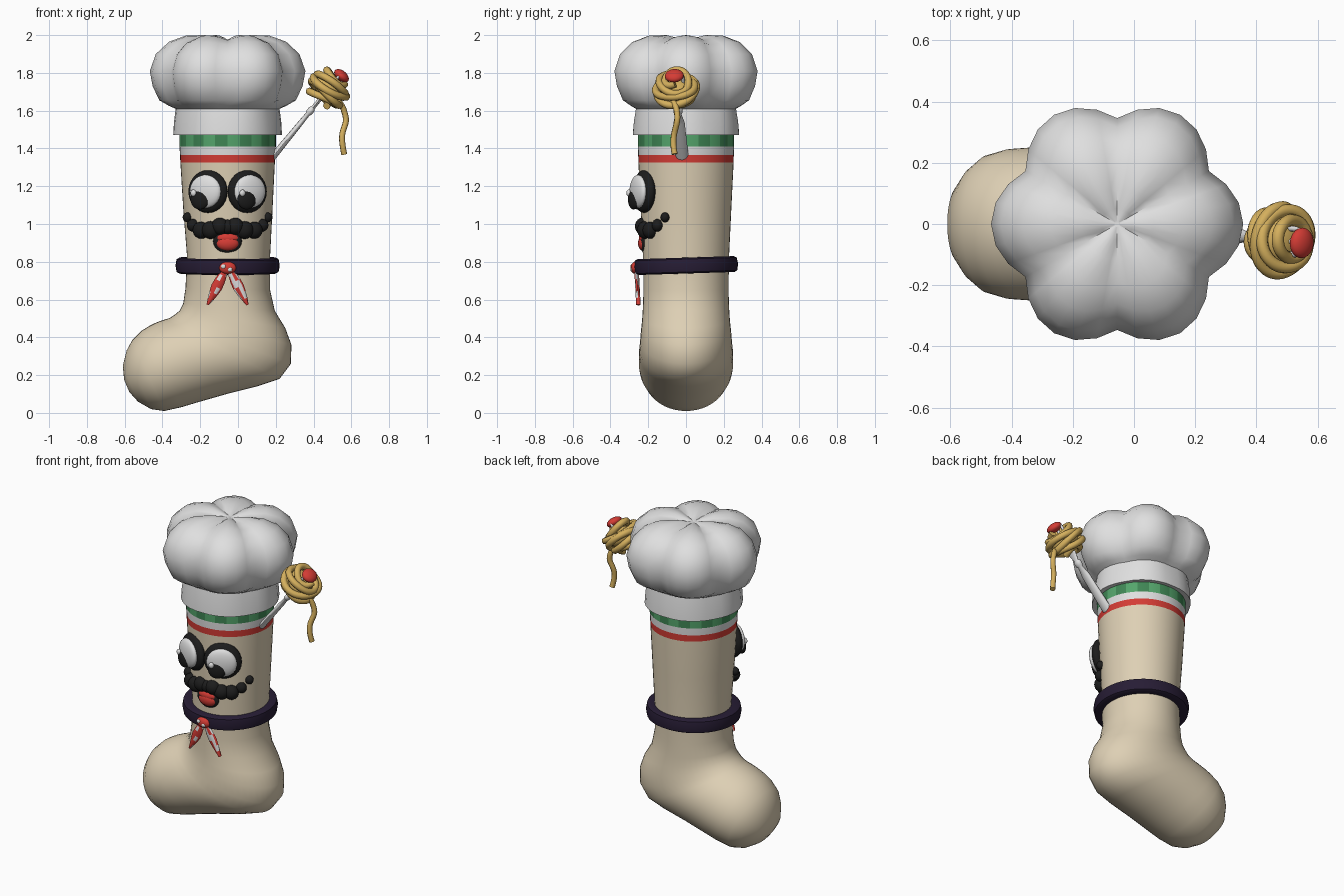
import bpy, bmesh, math
from mathutils import Vector, Matrix

cube = bpy.data.objects.get("Cube")
if cube:
    bpy.data.objects.remove(cube)


def material(name, r, g, b):
    m = bpy.data.materials.new(name)
    m.use_nodes = True
    m.diffuse_color = (r, g, b, 1)
    m.node_tree.nodes["Principled BSDF"].inputs["Base Color"].default_value = (r, g, b, 1)
    return m


CREAM = material("cream", .73, .63, .46)
WHITE = material("white", .74, .74, .74)
GREEN = material("green", .09, .38, .15)
DARK_GREEN = material("dark green", .05, .24, .09)
RED = material("red", .66, .045, .035)
BLACK = material("black", .012, .012, .012)
PURPLE = material("dark purple", .02, .012, .035)
PASTA = material("pasta yellow", .66, .43, .11)

CX = -.055           # axis of the leg
Z = Vector((0, 0, 1))


def finish(name, bm, mats, angle=50):
    mesh = bpy.data.meshes.new(name)
    bmesh.ops.recalc_face_normals(bm, faces=bm.faces)
    bm.to_mesh(mesh)
    bm.free()
    for m in mats:
        mesh.materials.append(m)
    ob = bpy.data.objects.new(name, mesh)
    bpy.context.collection.objects.link(ob)
    bpy.ops.object.select_all(action='DESELECT')
    ob.select_set(True)
    bpy.context.view_layer.objects.active = ob
    bpy.ops.object.shade_smooth_by_angle(angle=math.radians(angle))
    return ob


def ellipse(center, a, b, n):
    """Points around an ellipse with half-axis vectors a and b."""
    steps = [2 * math.pi * k / n for k in range(n)]
    return [center + a * math.cos(t) + b * math.sin(t) for t in steps]


def loft(name, rings, mats, rule=lambda i, j: 0, angle=50):
    """Skin equal rings of points; rule(ring, segment) picks the colour."""
    bm = bmesh.new()
    rows = [[bm.verts.new(p) for p in ring] for ring in rings]
    n = len(rows[0])
    for i in range(len(rows) - 1):
        for j in range(n):
            k = (j + 1) % n
            f = bm.faces.new((rows[i][j], rows[i][k], rows[i + 1][k], rows[i + 1][j]))
            f.material_index = rule(i, j)
    bm.faces.new(rows[0])
    bm.faces.new(rows[-1])
    return finish(name, bm, mats, angle)


def ellipsoid(name, loc, size, mat, rot=Matrix.Identity(4)):
    bm = bmesh.new()
    bmesh.ops.create_uvsphere(bm, u_segments=24, v_segments=14, radius=1)
    bm.transform(Matrix.Translation(loc) @ rot @ Matrix.Diagonal((*size, 1)))
    return finish(name, bm, [mat])


def tube(name, points, radius, mat):
    curve = bpy.data.curves.new(name, 'CURVE')
    curve.dimensions = '3D'
    curve.bevel_depth = radius
    curve.bevel_resolution = 2
    curve.use_fill_caps = True
    curve.resolution_u = 4
    spline = curve.splines.new('NURBS')
    spline.points.add(len(points) - 1)
    for p, co in zip(spline.points, points):
        p.co = (*co, 1)
    spline.use_endpoint_u = True
    curve.materials.append(mat)
    ob = bpy.data.objects.new(name, curve)
    bpy.context.collection.objects.link(ob)
    bpy.ops.object.select_all(action='DESELECT')
    ob.select_set(True)
    bpy.context.view_layer.objects.active = ob
    bpy.ops.object.convert(target='MESH')
    bpy.ops.object.shade_smooth()


# Stocking: each ring runs from (x, z) on the toe side to (x, z) on the heel side
SECTIONS = [
    (-.31, 1.55, .2, 1.55, .255), (-.31, 1.41, .2, 1.41, .255),
    (-.307, 1.365, .197, 1.365, .253), (-.305, 1.325, .195, 1.325, .252),
    (-.29, 1.08, .183, 1.08, .24), (-.27, .83, .17, .83, .228),
    (-.278, .66, .17, .65, .225), (-.29, .58, .195, .54, .228),
    (-.31, .54, .25, .45, .232), (-.335, .52, .283, .36, .238),
    (-.36, .503, .28, .26, .243), (-.385, .495, .22, .18, .247),
    (-.41, .487, .1, .14, .25), (-.44, .475, -.06, .1, .25),
    (-.47, .46, -.2, .06, .25), (-.51, .435, -.3, .03, .245),
    (-.56, .385, -.39, .01, .225), (-.59, .33, -.46, .02, .185),
    (-.61, .25, -.53, .06, .125), (-.603, .175, -.575, .11, .05)]
rings = []
for xl, zl, xr, zr, w in SECTIONS:
    a, b = Vector((xl, 0, zl)), Vector((xr, 0, zr))
    rings.append(ellipse((a + b) / 2, (b - a) / 2, Vector((0, w, 0)), 48))


def stripe(i, j):
    if i == 0:
        return 1 + (j // 2) % 2
    return {1: 3, 2: 4}.get(i, 0)


loft("stocking", rings, [CREAM, GREEN, DARK_GREEN, WHITE, RED], stripe)

# Hat: a band and six puffed lobes; (radius, z, lobe depth, lobe rise)
HAT = [(.25, 1.475, 0, 0), (.288, 1.47, .006, 0), (.284, 1.54, .008, 0),
       (.275, 1.61, .012, 0), (.31, 1.625, .03, 0), (.362, 1.655, .05, 0),
       (.397, 1.73, .06, 0), (.412, 1.81, .066, 0), (.38, 1.9, .064, .005),
       (.31, 1.965, .05, .015), (.22, 1.998, .03, .025), (.12, 2.0, .01, .025),
       (.05, 1.985, 0, .012), (.01, 1.973, 0, 0)]
rings = []
for r, z, depth, rise in HAT:
    ring = []
    for k in range(36):
        t = 2 * math.pi * k / 36
        valley = 1 - abs(math.cos(3 * t))
        rad = r - depth * valley
        ring.append(Vector((CX + rad * math.cos(t), rad * math.sin(t), z - rise * valley)))
    rings.append(ring)
loft("chef_hat", rings, [WHITE], angle=60)

# Eyes, yawed to follow the leg
for side, sign in (("right", -1), ("left", 1)):
    rot = Matrix.Rotation(sign * math.radians(24), 4, 'Z')
    base = Vector((CX + sign * .104, -.222, 1.172))

    def eye_part(part, offset, size, mat):
        ellipsoid(side + "_eye_" + part, base + rot.to_3x3() @ Vector(offset), size, mat, rot)

    eye_part("rim", (0, 0, 0), (.112, .045, .113), BLACK)
    eye_part("white", (0, -.035, 0), (.09, .03, .088), WHITE)
    eye_part("pupil", (-.025, -.05, -.042), (.053, .022, .053), BLACK)
    eye_part("glint", (-.056, -.064, -.008), (.016, .012, .018), WHITE)

# Moustache of overlapping beads; (distance from middle, z, radius)
BEADS = [(.04, .988, .045), (.09, .968, .047), (.14, .967, .045),
         (.183, .993, .033), (.212, 1.035, .026)]
ellipsoid("moustache_middle", (CX, -.225, .985), (.045, .04, .04), BLACK)
for sign in (-1, 1):
    for k, (d, z, r) in enumerate(BEADS):
        y = -math.sqrt(.245 ** 2 - d ** 2) + .012
        ellipsoid(f"moustache_bead_{k}", (CX + sign * d, y, z), (r, r * .9, r), BLACK)

# Mouth
ellipsoid("mouth", (CX, -.215, .91), (.077, .03, .068), BLACK)
ellipsoid("tongue", (CX, -.226, .898), (.06, .028, .04), RED)
ellipsoid("lip", (CX, -.222, .925), (.062, .028, .03), RED)

# Neckerchief ring, tilted slightly down at the front
tilt = Matrix.Rotation(math.radians(1.8), 3, 'X')
middle = Vector((CX, 0, .78))
rings = []
for r, h in ((.2, -.036), (.255, -.042), (.27, -.034), (.276, 0),
             (.27, .034), (.255, .042), (.2, .036)):
    rings.append([middle + tilt @ p for p in
                  ellipse(Z * h, Vector((r, 0, 0)), Vector((0, r, 0)), 40)])
loft("neckerchief_band", rings, [PURPLE])

# Neckerchief knot and two spotted tails
ellipsoid("knot", (CX, -.27, .768), (.045, .022, .032), RED)
for k, x in enumerate((-.022, .012)):
    ellipsoid(f"knot_spot_{k}", (CX + x, -.287, .775 - k * .016), (.013, .007, .012), WHITE)
for side, sign in (("right", -1), ("left", 1)):
    top, tip = Vector((CX + sign * .01, -.262, .76)), Vector((CX + sign * .106, -.252, .572))
    across = Vector((.9, 0, sign * .45))
    rings = []
    for k, w in enumerate((.014, .022, .028, .03, .024, .016, .006)):
        rings.append(ellipse(top.lerp(tip, k / 6), across * w, Vector((0, .012, 0)), 8))
    if sign < 0:
        rule = lambda i, j: int((i + j * 3) % 5 == 1)
    else:
        rule = lambda i, j: int((i + j * 3) % 5 < 3 and i < 5)
    loft(side + "_tail", rings, [RED, WHITE], rule)

# Fork frame: axis along the handle, ey across the tines
start = Vector((.18, -.02, 1.35))
axis = Vector((.36, -.04, .44)).normalized()
ex = Vector((0, 1, 0)).cross(axis).normalized()
ey = axis.cross(ex)
frame = Matrix((ex, ey, axis)).transposed().to_4x4()

HANDLE = [(-.03, .018, .03), (.02, .018, .034), (.24, .014, .03), (.3, .012, .016),
          (.31, .018, .024), (.335, .018, .024), (.345, .011, .016),
          (.42, .01, .04), (.46, .008, .05)]
loft("fork_handle", [ellipse(start + axis * t, ex * a, ey * b, 12) for t, a, b in HANDLE], [WHITE])
for k in (-1, 0, 1):
    rings = [ellipse(start + axis * t + ey * k * .042, ex * r, ey * r, 8)
             for t, r in ((.44, .01), (.55, .009), (.575, .004))]
    loft(f"fork_tine_{k + 2}", rings, [WHITE])

# Spaghetti wound round the fork, with one loose strand
nest = start + axis * .472
ellipsoid("pasta_core", nest, (.085, .085, .055), PASTA, frame)
coil = []
TURNS, STEPS = 5, 12
for k in range(TURNS * STEPS + 1):
    s = k / (TURNS * STEPS)
    t = 2 * math.pi * TURNS * s
    r = .05 + .06 * math.sin(math.pi * s) + .006 * math.sin(2.3 * t)
    h = .15 * (s - .5) + .014 * math.sin(t * 1.4)
    coil.append(nest + ex * r * math.cos(t) + ey * r * math.sin(t) + axis * h)
tube("pasta_coil", coil, .02, PASTA)
tube("pasta_strand", [(.5, -.09, 1.66), (.545, -.06, 1.65), (.565, -.045, 1.59),
                      (.578, -.045, 1.54), (.545, -.065, 1.48), (.552, -.07, 1.42),
                      (.562, -.06, 1.37)], .016, PASTA)
ellipsoid("tomato", (.548, -.062, 1.785), (.045, .05, .027), RED, frame)
